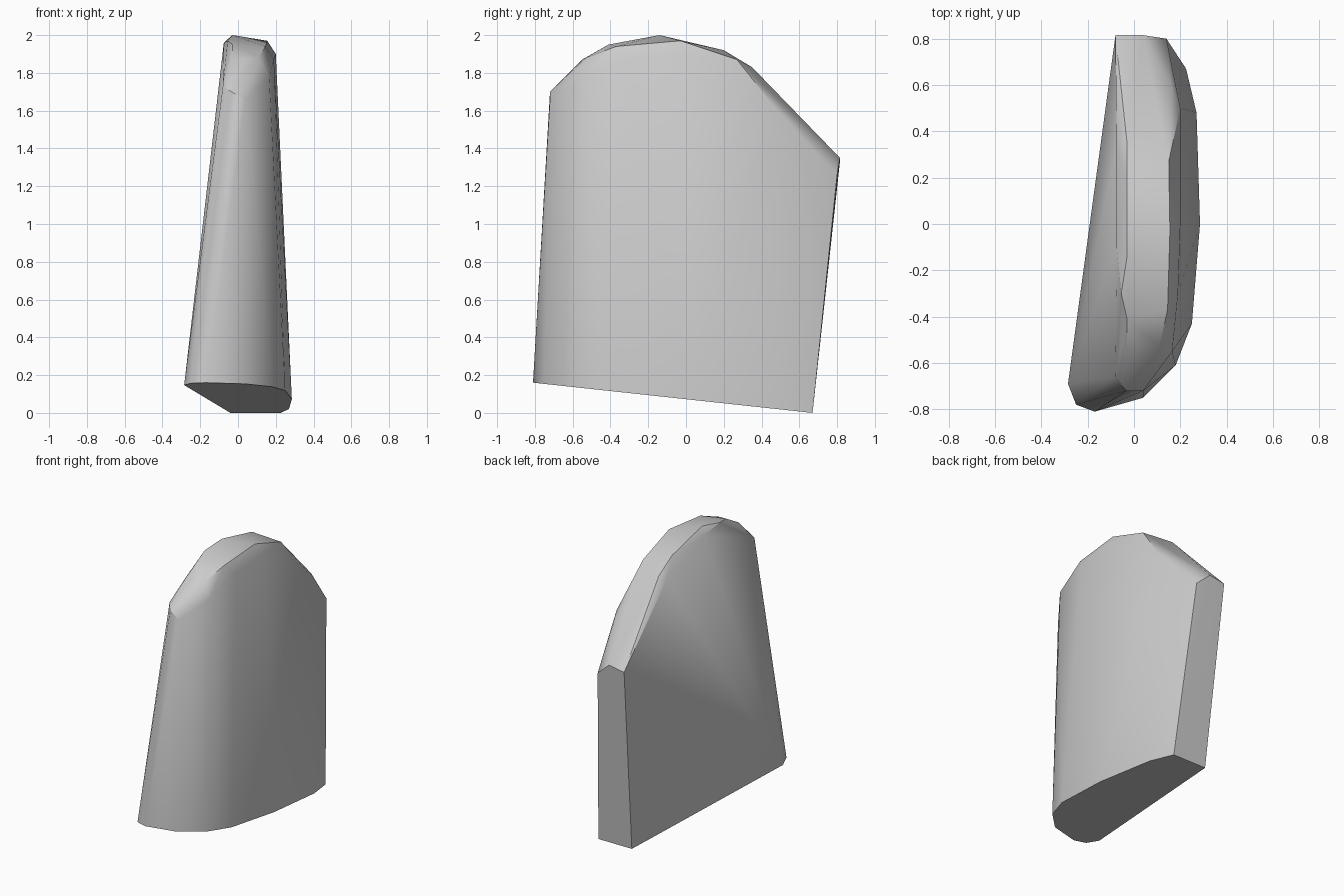
import bpy
import bmesh
import math
from mathutils import Vector

default_cube = bpy.data.objects.get("Cube")
if default_cube:
    bpy.data.objects.remove(default_cube, do_unlink=True)


def make_material(name, colour):
    material = bpy.data.materials.new(name)
    material.use_nodes = True
    material.diffuse_color = colour
    shader = material.node_tree.nodes["Principled BSDF"]
    shader.inputs["Base Color"].default_value = colour
    shader.inputs["Roughness"].default_value = 0.8
    return material


def base_height(y):
    """Height of the sloping underside, which falls towards the back."""
    return max(0.0, 0.16 * (0.67 - y) / 1.48)


def hull_object(name, points, material):
    """Wrap a set of section points in one closed, faceted skin."""
    bm = bmesh.new()
    for point in points:
        bm.verts.new(point)
    result = bmesh.ops.convex_hull(bm, input=bm.verts[:])
    spare = {item for item in result["geom_interior"] + result["geom_unused"]
             if isinstance(item, bmesh.types.BMVert)}
    bmesh.ops.delete(bm, geom=list(spare), context="VERTS")

    # Merge the nearly flat triangles into larger faces
    bmesh.ops.dissolve_limit(bm, angle_limit=math.radians(1.5),
                             verts=bm.verts[:], edges=bm.edges[:])
    bmesh.ops.recalc_face_normals(bm, faces=bm.faces[:])
    mesh = bpy.data.meshes.new(name)
    bm.to_mesh(mesh)
    bm.free()
    mesh.materials.append(material)
    obj = bpy.data.objects.new(name, mesh)
    bpy.context.collection.objects.link(obj)
    return obj


# Underside outline: flat on the left, rounded on the right and front
base_outline = [(-.285, -.69), (-.25, -.78), (-.17, -.81), (.04, -.75),
                (.18, -.61), (.25, -.43), (.285, 0), (.27, .48),
                (.225, .67), (-.04, .67)]
base = [Vector((x, y, base_height(y))) for x, y in base_outline]

# Left edge of the arched top, from back to front
left_rim = [(-.08, .815, 1.33), (-.075, .33, 1.8), (-.04, .2, 1.9),
            (-.075, -.1, 1.96), (-.055, -.3, 1.97), (-.055, -.53, 1.85),
            (-.08, -.66, 1.73), (-.035, -.72, 1.7)]

# Crown line along the middle of the top
crown_profile = [(.815, 1.35), (.35, 1.83), (.2, 1.92), (-.14, 2),
                 (-.41, 1.95), (-.55, 1.87)]
crown = [(.04 if y > .5 else -.03, y, z) for y, z in crown_profile]

# Right edge of the top, and the softer shoulder below it
right_rim = [(.14, .8, 1.26), (.16, .6, 1.52), (.15, .27, 1.87),
             (.155, -.03, 1.97), (.145, -.37, 1.94), (.11, -.53, 1.88),
             (.04, -.72, 1.66)]
right_shoulder = [(.2, .5, 1.58), (.2, 0, 1.9), (.19, -.3, 1.87),
                  (.165, -.55, 1.78)]

grey = make_material("plain grey", (.6, .6, .6, 1))
slab = hull_object("tapered_slab", base + left_rim + crown + right_rim
                   + right_shoulder, grey)

# Soften the rounded side while keeping the main edges crisp
bpy.ops.object.select_all(action="DESELECT")
slab.select_set(True)
bpy.context.view_layer.objects.active = slab
bpy.ops.object.shade_smooth_by_angle(angle=math.radians(30))
